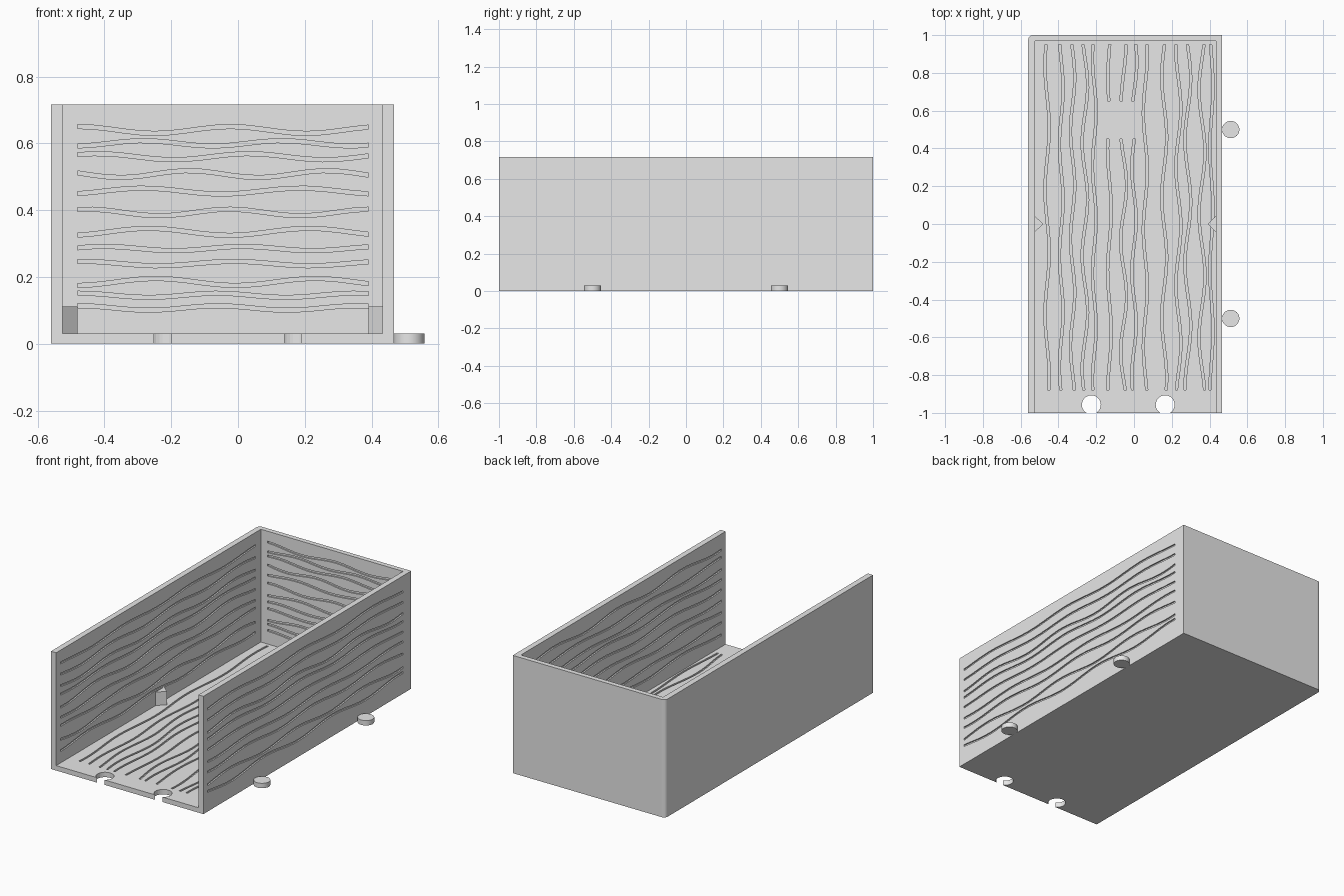
import bpy, bmesh, math, random
from mathutils import Matrix, Vector

random.seed(4)
cube = bpy.data.objects.get("Cube")
if cube:
    bpy.data.objects.remove(cube, do_unlink=True)

grey = bpy.data.materials.new("plain_grey")
grey.use_nodes = True
grey.diffuse_color = (0.8, 0.8, 0.8, 1)
grey.node_tree.nodes["Principled BSDF"].inputs["Base Color"].default_value = (0.8, 0.8, 0.8, 1)

# Overall sizes
LEFT, RIGHT, HEIGHT = -0.56, 0.467, 0.717
IN_LEFT, IN_RIGHT, IN_BACK, FLOOR = -0.525, 0.433, 0.97, 0.03


def make_object(name, bm):
    bmesh.ops.recalc_face_normals(bm, faces=bm.faces[:])
    mesh = bpy.data.meshes.new(name)
    bm.to_mesh(mesh)
    bm.free()
    mesh.materials.append(grey)
    obj = bpy.data.objects.new(name, mesh)
    bpy.context.collection.objects.link(obj)
    return obj


def add_box(bm, low, high):
    low, high = Vector(low), Vector(high)
    mat = Matrix.Translation((low + high) / 2) @ Matrix.Diagonal((*(high - low), 1))
    bmesh.ops.create_cube(bm, size=1, matrix=mat)


def add_disc(bm, x, y, radius, z0, z1):
    bmesh.ops.create_cone(bm, cap_ends=True, segments=32, radius1=radius, radius2=radius,
                          depth=z1 - z0, matrix=Matrix.Translation((x, y, (z0 + z1) / 2)))


def add_prism(bm, outline, z0, z1):
    rings = [[bm.verts.new((x, y, z)) for x, y in outline] for z in (z0, z1)]
    for ring in rings:
        bm.faces.new(ring)
    for k in range(len(outline)):
        a, b = k - 1, k
        bm.faces.new((rings[0][a], rings[0][b], rings[1][b], rings[1][a]))


def cut(obj, cutter, solver):
    mod = obj.modifiers.new("cut", "BOOLEAN")
    mod.operation = "DIFFERENCE"
    mod.solver = solver
    mod.object = cutter
    bpy.context.view_layer.objects.active = obj
    bpy.ops.object.modifier_apply(modifier=mod.name)
    bpy.data.objects.remove(cutter, do_unlink=True)


def add_grain(bm, place, start, end, base, amp, period, width=0.006, depth=0.008):
    """Wavy square strip sunk into a surface; place maps (along, across, out) to space."""
    steps = max(4, round((end - start) * 22))
    phase = random.uniform(0, math.tau)
    rings = []
    for i in range(steps + 1):
        u = start + (end - start) * i / steps
        v = base + amp * math.sin(math.tau * u / period + phase)
        corners = ((-width, -depth), (width, -depth), (width, 0.006), (-width, 0.006))
        rings.append([bm.verts.new(place(u, v + dv, w)) for dv, w in corners])
    for a, b in zip(rings, rings[1:]):
        for k in range(4):
            bm.faces.new((a[k - 1], a[k], b[k], b[k - 1]))
    bm.faces.new(rings[0])
    bm.faces.new(rings[-1])


# Tray body with one rounded back corner
bm = bmesh.new()
add_box(bm, (LEFT, -1, 0), (RIGHT, 1, HEIGHT))
corner = [e for e in bm.edges if all(v.co.x < 0 and v.co.y > 0 for v in e.verts)]
bmesh.ops.bevel(bm, geom=corner, offset=0.025, segments=6, profile=0.5, affect="EDGES")
tray = make_object("tray_body", bm)

# Hollow inside, open at the front and top
bm = bmesh.new()
add_box(bm, (IN_LEFT, -1.2, FLOOR), (IN_RIGHT, IN_BACK, 1))
cut(tray, make_object("inside_cutter", bm), "EXACT")

# Round sockets in the front edge of the floor
bm = bmesh.new()
for x in (-0.226, 0.165):
    add_disc(bm, x, -0.957, 0.05, -0.1, 0.1)
cut(tray, make_object("socket_cutter", bm), "EXACT")

# Wood grain grooves on the back, side walls and floor
back_rows = (0.107, 0.145, 0.185, 0.24, 0.285, 0.335, 0.393, 0.457, 0.508, 0.56, 0.6, 0.64)
side_rows = (0.115, 0.17, 0.25, 0.31, 0.383, 0.45, 0.495, 0.565, 0.63)
floor_rows = (-0.46, -0.385, -0.325, -0.26, -0.21, -0.13, -0.055,
              0, 0.06, 0.16, 0.235, 0.285, 0.36, 0.41)
panels = [
    (back_rows, -0.48, 0.39, 0.45, 0.011, lambda u, v, w: (u, IN_BACK - w, v)),
    (side_rows, -0.96, 0.92, 0.64, 0.015, lambda u, v, w: (RIGHT + w, u, v)),
    (side_rows, -0.96, 0.92, 0.64, 0.015, lambda u, v, w: (IN_RIGHT - w, u, v)),
    (side_rows, -0.96, 0.92, 0.64, 0.015, lambda u, v, w: (IN_LEFT + w, u, v)),
    (floor_rows, -0.88, 0.95, 0.6, 0.016, lambda u, v, w: (v, u, FLOOR + w)),
]
bm = bmesh.new()
for rows, start, end, period, max_amp, place in panels:
    for base in rows:
        spans = [(start, end)]
        if rows is floor_rows and -0.15 < base < 0.05:
            spans = [(start, 0.45), (0.65, end)]  # bare patch in the floor
        for a, b in spans:
            add_grain(bm, place, a, b, base, max_amp * random.uniform(0.5, 1),
                      period * random.uniform(0.9, 1.1))
cut(tray, make_object("grain_cutter", bm), "MANIFOLD")

# Wedge-shaped stops on the inner side walls
for name, wall, tip in (("left_stop", IN_LEFT, -0.48), ("right_stop", IN_RIGHT, 0.39)):
    bm = bmesh.new()
    root = wall + math.copysign(0.015, wall)
    add_prism(bm, [(root, -0.042), (wall, -0.042), (tip, 0), (wall, 0.042), (root, 0.042)],
              FLOOR - 0.01, 0.112)
    make_object(name, bm)

# Round connector tabs beside the right wall
for name, y in (("front_tab", -0.5), ("rear_tab", 0.5)):
    bm = bmesh.new()
    add_disc(bm, 0.512, y, 0.046, 0, 0.03)
    tab = make_object(name, bm)
    bpy.ops.object.select_all(action="DESELECT")
    tab.select_set(True)
    bpy.context.view_layer.objects.active = tab
    bpy.ops.object.shade_smooth_by_angle(angle=math.radians(30))
